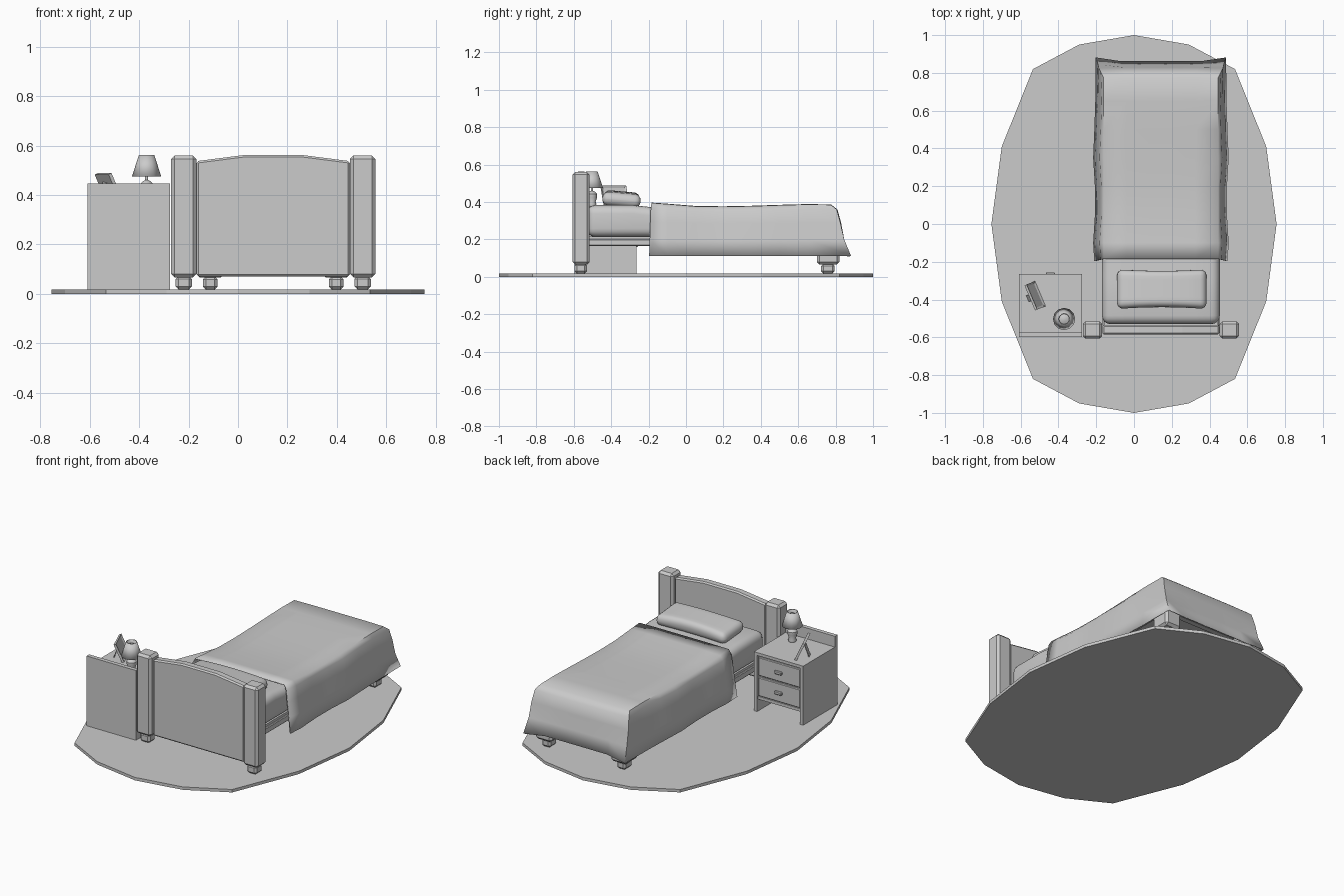
import bpy, bmesh, math
from mathutils import Vector, Matrix

if "Cube" in bpy.data.objects:
    bpy.data.objects.remove(bpy.data.objects["Cube"])

CX = 0.1425          # bed centre line


def finish(name, bm, bevel=0.0, seg=1, smooth=None):
    bmesh.ops.recalc_face_normals(bm, faces=bm.faces)
    me = bpy.data.meshes.new(name)
    bm.to_mesh(me)
    bm.free()
    ob = bpy.data.objects.new(name, me)
    bpy.context.collection.objects.link(ob)
    if bevel:
        m = ob.modifiers.new("bevel", 'BEVEL')
        m.width, m.segments = bevel, seg
    if smooth:
        bpy.context.view_layer.objects.active = ob
        ob.select_set(True)
        bpy.ops.object.shade_smooth_by_angle(angle=math.radians(smooth))
        ob.select_set(False)
    return ob


def box_bm(x, y, z):
    bm = bmesh.new()
    bmesh.ops.create_cube(bm, size=1)
    for v in bm.verts:
        v.co = [(a + b) / 2 + c * (b - a) for (a, b), c in zip((x, y, z), v.co)]
    return bm


def box(name, x, y, z, bevel=0.0):
    return finish(name, box_bm(x, y, z), bevel)


def prism(name, pts, vec, bevel=0.0):
    bm = bmesh.new()
    f = bm.faces.new([bm.verts.new(p) for p in pts])
    r = bmesh.ops.extrude_face_region(bm, geom=[f])
    for v in r['geom']:
        if isinstance(v, bmesh.types.BMVert):
            v.co += Vector(vec)
    return finish(name, bm, bevel)


def lathe(name, prof, cx, cy, n=12, thick=0.0):
    bm = bmesh.new()
    rings = [[bm.verts.new((cx + r * math.cos(2 * math.pi * i / n),
                            cy + r * math.sin(2 * math.pi * i / n), z))
              for i in range(n)] for r, z in prof]
    for a, b in zip(rings, rings[1:]):
        for i in range(n):
            j = (i + 1) % n
            bm.faces.new((a[i], a[j], b[j], b[i]))
    if not thick:
        bm.faces.new(rings[0])
        bm.faces.new(rings[-1])
    ob = finish(name, bm, smooth=40)
    if thick:
        ob.modifiers.new("solid", 'SOLIDIFY').thickness = thick
    return ob


def soft_box(name, x, y, z, r, shape=None, rot=None):
    bm = box_bm(x, y, z)
    bmesh.ops.bevel(bm, geom=bm.edges[:], offset=r, segments=4, profile=0.5, affect='EDGES')
    long = [e for e in bm.edges if e.calc_length() > 2 * r]
    bmesh.ops.subdivide_edges(bm, edges=long, cuts=5, use_grid_fill=True)
    if shape:
        for v in bm.verts:
            shape(v.co)
    if rot:
        c = Vector([(a + b) / 2 for a, b in (x, y, z)])
        bmesh.ops.rotate(bm, verts=bm.verts, cent=c, matrix=Matrix.Rotation(rot, 3, 'X'))
    return finish(name, bm, smooth=60)


# rug: sixteen-sided oval
q = [(0.755, 0), (0.70, 0.41), (0.535, 0.82), (0.29, 0.95)]
rug = q + [(0, 1)] + [(-x, y) for x, y in q[::-1]]
rug += [(-x, -y) for x, y in rug[1:-1]]
prism("rug", [(x, y, 0) for x, y in rug], (0, 0, 0.018))

# headboard panel, posts and feet
arch = [(-0.31, 0.537), (-0.115, 0.562), (0.115, 0.562), (0.31, 0.537), (0.31, 0.07), (-0.31, 0.07)]
prism("headboard_panel", [(CX + x, -0.585, z) for x, z in arch], (0, 0.05, 0), 0.008)
for side, s in (("left", -1), ("right", 1)):
    px, fx = CX + s * 0.362, CX + s * 0.255
    box(side + "_head_post", (px - .051, px + .051), (-.607, -.515), (.066, .56), .014)
    box(side + "_head_foot", (px - .033, px + .033), (-.595, -.53), (.018, .072), .012)
    box(side + "_end_post", (fx - .055, fx + .055), (.70, .82), (.065, .19), .014)
    box(side + "_end_foot", (fx - .03, fx + .03), (.722, .795), (.018, .07), .012)
    rx = sorted((CX + s * 0.27, CX + s * 0.31))
    box(side + "_side_rail", rx, (-.54, .80), (.165, .202), .004)
box("end_rail", (CX - .27, CX + .27), (.76, .80), (.165, .202), .004)
box("bed_base", (CX - .30, CX + .30), (-.54, .79), (.19, .217))


# mattress, sinking slightly under the blanket
def sink(c):
    if c.y > -0.1 and c.z > 0.3:
        c.z -= 0.022


soft_box("mattress", (CX - .312, CX + .312), (-.53, .775), (.213, .383), .045, sink)


# pillow with pinched waist
def pinch(c):
    t = (c.x - 0.147) / 0.237
    c.y = -0.345 + (c.y + 0.345) * (0.93 + 0.09 * t * t)
    c.z += 0.012 * (1 - t * t) * (1 if c.z > 0.41 else 0)


soft_box("pillow", (-.09, .384), (-.448, -.242), (.376, .445), .033, pinch, math.radians(-5))

# blanket: draped sides and end flap; levels are (half width, z, end y)
levels = [(.353, .112, .882), (.341, .20, .846), (.329, .29, .825), (.319, .36, .806), (.303, .385, .775)]
stations = [(-.185, .010), (-.1, .004), (.05, -.008), (.2, -.010), (.35, -.007), (.5, -.002), (.65, .002), (None, 0)]
cols = [-0.6, -0.2, 0.2, 0.6]
bm = bmesh.new()
rows = []
for k, (y, dz) in enumerate(stations):
    wave = 0.006 * math.sin(k * 1.9)
    left, right = [], []
    for i, (w, z, ey) in enumerate(levels):
        up = dz * i / 4
        yy = ey if y is None else y - (0.012 * (4 - i) / 4 if k == 0 else 0)
        for lst, s in ((left, -1), (right, 1)):
            ww = w + (wave * (i < 4) if y is not None else -0.008 * (i < 2))
            lst.append(bm.verts.new((CX + s * ww, yy, z + up)))
    yt = levels[-1][2] if y is None else y
    top = [bm.verts.new((CX + c * .303, yt, .387 + dz)) for c in cols]
    rows.append((left, top, right))
for a, b in zip(rows, rows[1:]):
    ra, rb = a[0] + a[1] + a[2][::-1], b[0] + b[1] + b[2][::-1]
    for i in range(len(ra) - 1):
        bm.faces.new((ra[i], ra[i + 1], rb[i + 1], rb[i]))
L, T, R = rows[-1]
prev = None
for i, (w, z, ey) in enumerate(levels):
    mid = T if i == 4 else [bm.verts.new((CX + c * w, ey - (.02 if i == 0 else .006 if i == 1 else -.004), z + (.012 if i == 0 else 0))) for c in cols]
    row = [L[i]] + mid + [R[i]]
    if prev:
        for j in range(len(row) - 1):
            bm.faces.new((prev[j], prev[j + 1], row[j + 1], row[j]))
    prev = row
blanket = finish("blanket", bm, smooth=55)
m = blanket.modifiers.new("solid", 'SOLIDIFY')
m.thickness, m.offset = 0.006, -1

# nightstand: back, sides, top, floor and two drawers with pulls
box("nightstand_back", (-.61, -.275), (-.597, -.572), (.018, .446))
box("nightstand_top", (-.61, -.275), (-.572, -.265), (.362, .38))
box("nightstand_floor", (-.59, -.295), (-.572, -.275), (.09, .108))
for side, x in (("left", (-.61, -.588)), ("right", (-.297, -.275))):
    box("nightstand_side_" + side, x, (-.572, -.265), (.018, .362))
for name, z0, z1 in (("lower", .113, .228), ("upper", .238, .352)):
    box(name + "_drawer", (-.584, -.301), (-.56, -.27), (z0, z1), .004)
    zc = (z0 + z1) / 2
    box(name + "_drawer_pull", (-.467, -.418), (-.271, -.256), (zc - .01, zc + .01), .004)
box("drawer_backing", (-.588, -.297), (-.565, -.282), (.108, .362))

# lamp
lathe("lamp_base", [(.022, .38), (.024, .39), (.02, .40), (.028, .425), (.028, .443), (.016, .455),
                    (.006, .46), (.006, .545)], -.37, -.503)
lathe("lamp_shade", [(.059, .476), (.031, .562)], -.37, -.503, 12, 0.004)
lathe("lamp_cap", [(.029, .54), (.012, .548)], -.37, -.503)

# leaning photo frame with strut
e = Vector((.39, -.92, 0)).normalized()
u = Vector((-.39, -.15, .91)).normalized()
n = u.cross(e).normalized()
base = Vector((-.502, -.371, .381))


def place(ob, x, z, loc):
    M = Matrix((x, z.cross(x).normalized(), z)).transposed().to_4x4()
    M.translation = loc
    ob.matrix_world = M


bm = box_bm((-.072, .072), (-.007, .007), (0, .115))
front = max(bm.faces, key=lambda f: f.calc_center_median().y)
bmesh.ops.inset_region(bm, faces=[front], thickness=.016)
for v in front.verts:
    v.co.y -= .006
place(finish("photo_frame", bm), e, u, base)
hinge = base + u * .08 - n * .007
foot = Vector((-.562, -.395, .381))
axis = hinge - foot
strut = box("photo_frame_strut", (-.018, .018), (-.002, .002), (0, axis.length))
place(strut, e, axis.normalized(), foot)
